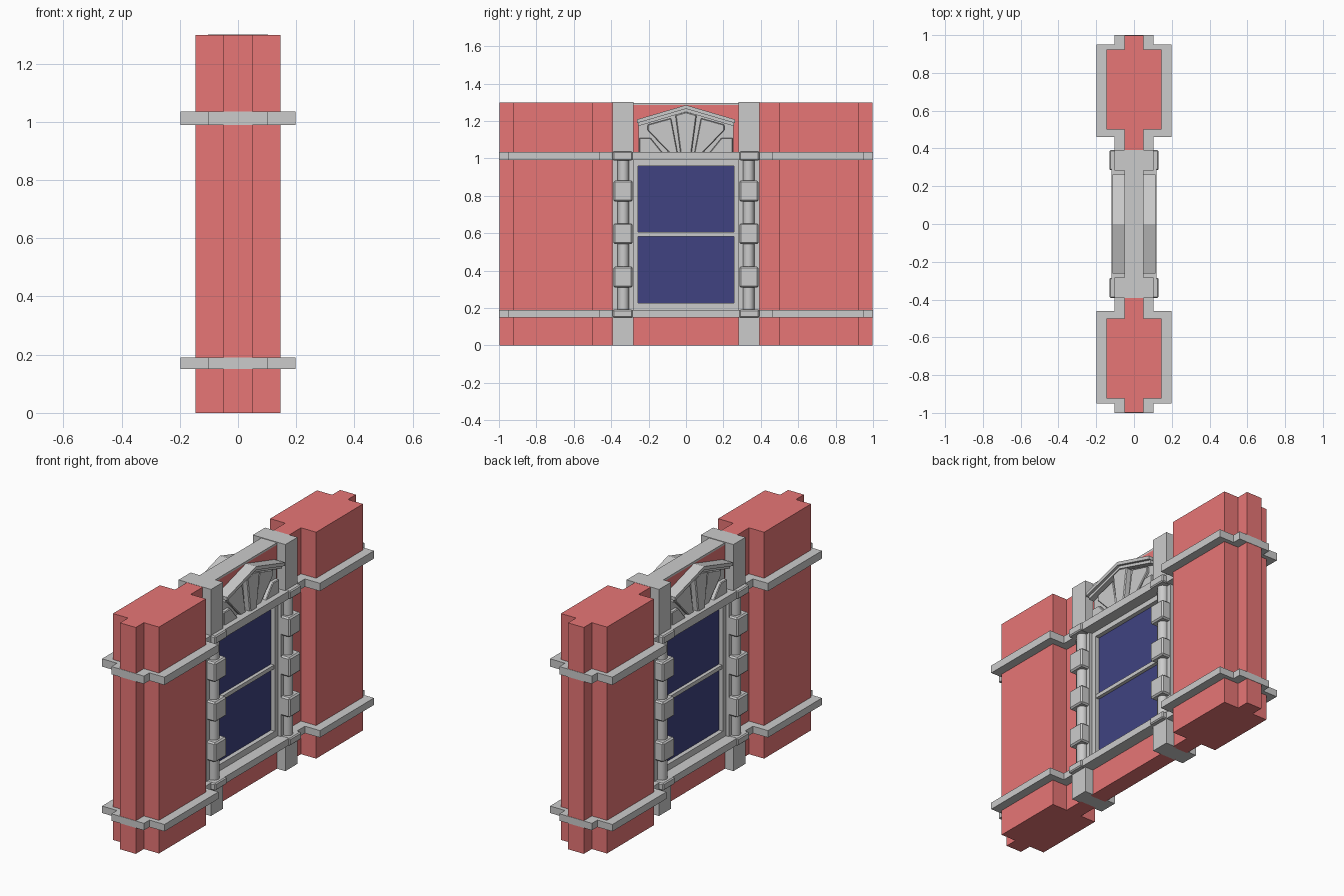
import bpy, bmesh, math
from mathutils import Vector

if "Cube" in bpy.data.objects:
    bpy.data.objects.remove(bpy.data.objects["Cube"])


def material(name, rgb):
    m = bpy.data.materials.new(name)
    m.diffuse_color = (*rgb, 1)
    m.use_nodes = True
    m.node_tree.nodes["Principled BSDF"].inputs["Base Color"].default_value = m.diffuse_color
    return m


RED = material("brick_red", (0.8, 0.18, 0.18))
BLUE = material("glass_blue", (0.05, 0.055, 0.22))


def prism(name, pts, lo, hi, axis="z", mat=None, mirror="", bevel=0):
    """Extrude a 2D outline: (x, y) along z, or (y, z) along x."""
    place = (lambda p, h: (p[0], p[1], h)) if axis == "z" else (lambda p, h: (h, p[0], p[1]))
    bm = bmesh.new()
    face = bm.faces.new([bm.verts.new(place(p, lo)) for p in pts])
    res = bmesh.ops.extrude_face_region(bm, geom=[face])
    top = [v for v in res["geom"] if isinstance(v, bmesh.types.BMVert)]
    step = Vector((0, 0, hi - lo)) if axis == "z" else Vector((hi - lo, 0, 0))
    bmesh.ops.translate(bm, verts=top, vec=step)
    bmesh.ops.recalc_face_normals(bm, faces=bm.faces)
    me = bpy.data.meshes.new(name)
    bm.to_mesh(me)
    bm.free()
    ob = bpy.data.objects.new(name, me)
    bpy.context.collection.objects.link(ob)
    if mat:
        me.materials.append(mat)
    if bevel:
        b = ob.modifiers.new("bevel", "BEVEL")
        b.width, b.segments = bevel, 1
    if mirror:
        m = ob.modifiers.new("mirror", "MIRROR")
        m.use_axis = ("x" in mirror, "y" in mirror, False)
        m.use_mirror_merge = False
    return ob


def rect(a0, a1, b0, b1):
    return [(a0, b0), (a1, b0), (a1, b1), (a0, b1)]


def box(name, x0, x1, y0, y1, z0, z1, **kw):
    return prism(name, rect(x0, x1, y0, y1), z0, z1, **kw)


def cross(wide, y0, y1, narrow, n0, n1):
    """Pier plan: wide middle with a narrower tongue at each end."""
    half = [(narrow, n0), (narrow, y0), (wide, y0), (wide, y1), (narrow, y1), (narrow, n1)]
    return half + [(-x, y) for x, y in reversed(half)]


# Brick piers and the grey bands around them
prism("brick_pier", cross(0.146, 0.5, 0.925, 0.05, 0.38, 0.998), 0, 1.299, mat=RED, mirror="y")
for label, z0, z1 in (("lower", 0.15, 0.19), ("upper", 0.99, 1.035)):
    prism(label + "_band", cross(0.198, 0.46, 0.95, 0.103, 0.38, 1.0), z0, z1, mirror="y")
    # Sill and lintel across the window, with blocks at the jambs
    box(label + "_ledge", -0.12, 0.12, -0.3, 0.3, z0, z1)
    box(label + "_ledge_block", -0.13, 0.13, 0.285, 0.392, z0 - 0.001, z1 + 0.001,
        mirror="y", bevel=0.006)

# Brick below and above the window
box("brick_apron", -0.05, 0.05, -0.3, 0.3, 0, 0.16, mat=RED)
box("brick_head", -0.05, 0.05, -0.3, 0.3, 1.02, 1.285, mat=RED)
box("head_cap", -0.05, 0.05, -0.3, 0.3, 1.285, 1.297)

# Jamb pilasters: plain foot and head, stepped shaft between
for label, z0, z1 in (("foot", 0, 0.16), ("head", 1.03, 1.3)):
    box("pilaster_" + label, -0.103, 0.103, 0.282, 0.392, z0, z1, mirror="y")
box("pilaster_shaft", -0.075, 0.075, 0.282, 0.392, 0.16, 1.03, mirror="y")
circle = [(0.08 + 0.03 * math.cos(math.tau * i / 16), 0.335 + 0.03 * math.sin(math.tau * i / 16))
          for i in range(16)]
column = prism("jamb_column", circle, 0.18, 1.0, mirror="xy")
bpy.context.view_layer.objects.active = column
column.select_set(True)
bpy.ops.object.shade_smooth_by_angle(angle=math.radians(40))
for i, zc in enumerate((0.365, 0.597, 0.825)):
    box(f"quoin_block_{i + 1}", -0.128, 0.128, 0.285, 0.388, zc - 0.056, zc + 0.056,
        mirror="y", bevel=0.008)

# Window frame and panes
box("frame_stile", -0.055, 0.055, 0.256, 0.29, 0.18, 1.0, mirror="y")
box("frame_bottom_rail", -0.055, 0.055, -0.26, 0.26, 0.18, 0.226)
box("frame_middle_rail", -0.05, 0.05, -0.26, 0.26, 0.583, 0.605)
box("frame_top_rail", -0.055, 0.055, -0.26, 0.26, 0.96, 1.0)
box("glass_pane_lower", -0.03, 0.03, -0.26, 0.26, 0.22, 0.59, mat=BLUE)
box("glass_pane_upper", -0.03, 0.03, -0.26, 0.26, 0.6, 0.965, mat=BLUE)


# Pediment: back panel, two-step raking moulding, fan of wedge stones
def chevron(y, end, apex, thick):
    return [(-y, end), (0, apex), (y, end), (y, end - thick), (0, apex - thick), (-y, end - thick)]


prism("pediment_panel", [(-0.255, 1.03), (0.255, 1.03), (0.255, 1.205), (0, 1.265), (-0.255, 1.205)],
      -0.066, 0.066, axis="x")
prism("raking_moulding_outer", chevron(0.262, 1.208, 1.285, 0.02), -0.115, 0.115, axis="x")
prism("raking_moulding_inner", chevron(0.256, 1.19, 1.267, 0.018), -0.1, 0.1, axis="x")
prism("keystone", [(-0.03, 1.03), (0.03, 1.03), (0.057, 1.232), (0, 1.248), (-0.057, 1.232)],
      -0.1, 0.1, axis="x", bevel=0.005)
for side, s in (("left", -1), ("right", 1)):
    wedge = [(0.045, 1.03), (0.09, 1.03), (0.205, 1.15), (0.205, 1.18), (0.08, 1.215)]
    stone = [(0.125, 1.03), (0.25, 1.03), (0.25, 1.11), (0.19, 1.11)]
    prism(side + "_fan_wedge", [(s * y, z) for y, z in wedge], -0.082, 0.082, axis="x", bevel=0.004)
    prism(side + "_springer_stone", [(s * y, z) for y, z in stone], -0.088, 0.088, axis="x",
          bevel=0.004)
